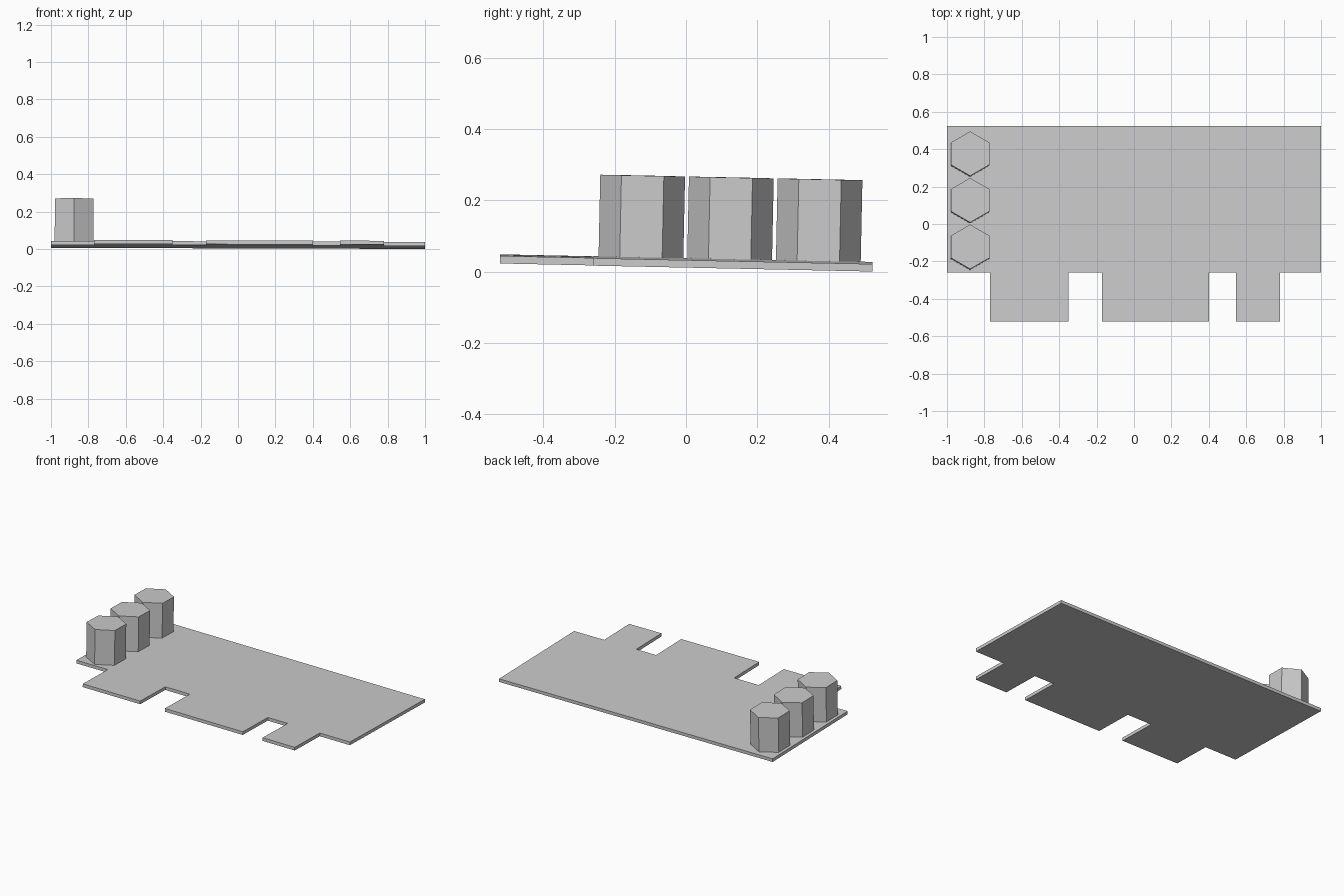
import bpy
import math
from mathutils import Matrix

if "Cube" in bpy.data.objects:
    bpy.data.objects.remove(bpy.data.objects["Cube"])

# One plain grey for the whole model
grey = bpy.data.materials.new("plain_grey")
grey.diffuse_color = (0.6, 0.6, 0.6, 1)
grey.use_nodes = True
grey.node_tree.nodes["Principled BSDF"].inputs["Base Color"].default_value = grey.diffuse_color

# The whole model leans very slightly towards the back right corner
TILT = (Matrix.Translation((0, 0, 0.0141))
        @ Matrix.Rotation(-0.021, 4, 'X') @ Matrix.Rotation(0.003, 4, 'Y'))
THICK = 0.021


def finish(obj, name):
    obj.name = name
    obj.data.materials.append(grey)
    obj.matrix_world = TILT @ obj.matrix_basis


def slab(name, x0, x1, y0, y1):
    bpy.ops.mesh.primitive_cube_add(
        size=1, location=((x0 + x1) / 2, (y0 + y1) / 2, THICK / 2))
    obj = bpy.context.object
    obj.scale = (x1 - x0, y1 - y0, THICK)
    finish(obj, name)


def hex_post(name, x, y, radius=0.119, height=0.229):
    bpy.ops.mesh.primitive_cylinder_add(
        vertices=6, radius=radius, depth=height,
        location=(x, y, THICK + height / 2))
    finish(bpy.context.object, name)


# Main plate
slab("main_plate", -1, 1, -0.26, 0.523)

# Three tabs along the front edge
for i, (x0, x1) in enumerate([(-0.77, -0.35), (-0.17, 0.40), (0.545, 0.78)]):
    slab(f"front_tab_{i + 1}", x0, x1, -0.522, -0.26)

# Row of hexagonal posts along the left edge
for i in range(3):
    hex_post(f"hex_post_{i + 1}", -0.877, -0.127 + 0.249 * i)
